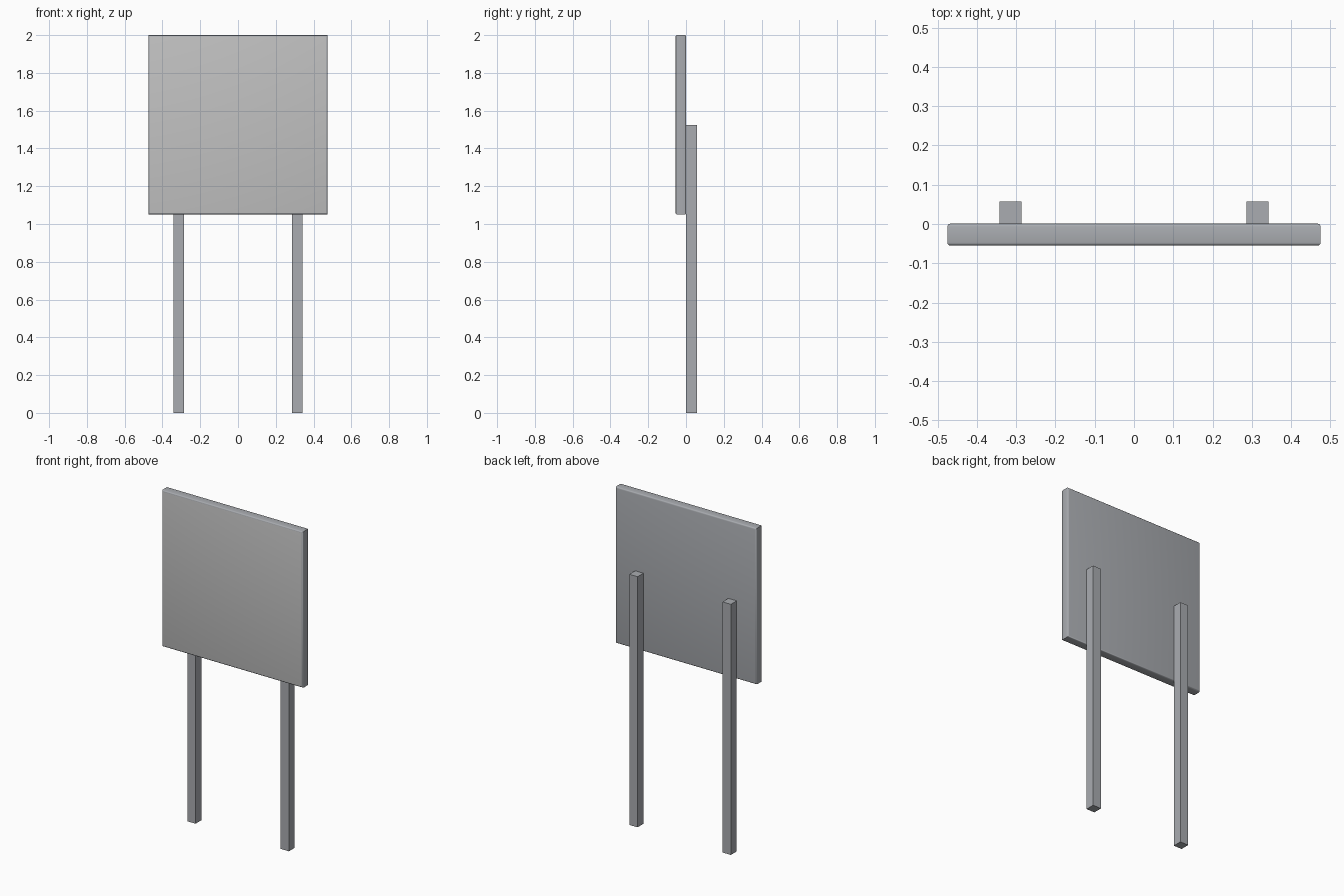
import bpy
import bmesh
import math

if "Cube" in bpy.data.objects:
    bpy.data.objects.remove(bpy.data.objects["Cube"], do_unlink=True)


def make_material(name, color):
    mat = bpy.data.materials.new(name)
    mat.use_nodes = True
    mat.diffuse_color = (*color, 1)
    mat.node_tree.nodes["Principled BSDF"].inputs["Base Color"].default_value = (*color, 1)
    return mat


metal = make_material("metal_grey", (0.40, 0.415, 0.44))
face_grey = make_material("face_grey", (0.54, 0.54, 0.54))


def make_box(name, low, high, materials, rim=0):
    """Box between two corners; rim rounds the edges of its front and back."""
    bm = bmesh.new()
    bmesh.ops.create_cube(bm, size=1)
    for v in bm.verts:
        v.co = [lo + (c + 0.5) * (hi - lo) for c, lo, hi in zip(v.co, low, high)]
    if rim:
        edges = [e for e in bm.edges if abs(e.verts[0].co.y - e.verts[1].co.y) < 1e-4]
        bmesh.ops.bevel(bm, geom=edges, offset=rim, segments=3,
                        profile=0.5, affect='EDGES')
    bm.normal_update()
    # Only the flat front takes the second material
    for f in bm.faces:
        f.material_index = int(len(materials) > 1 and f.normal.y < -0.99)
    mesh = bpy.data.meshes.new(name)
    bm.to_mesh(mesh)
    bm.free()
    for mat in materials:
        mesh.materials.append(mat)
    obj = bpy.data.objects.new(name, mesh)
    bpy.context.collection.objects.link(obj)
    return obj


# Square sign plate with rounded front and back rims
panel = make_box("sign_panel", (-0.475, -0.055, 1.05), (0.475, 0.001, 2.0),
                 [metal, face_grey], rim=0.008)
bpy.ops.object.select_all(action='DESELECT')
panel.select_set(True)
bpy.context.view_layer.objects.active = panel
bpy.ops.object.shade_smooth_by_angle(angle=math.radians(40))

# Two square posts behind the plate
for side, x in (("left", 0.314), ("right", -0.314)):
    make_box(side + "_post", (x - 0.028, 0.001, 0), (x + 0.028, 0.057, 1.525), [metal])
